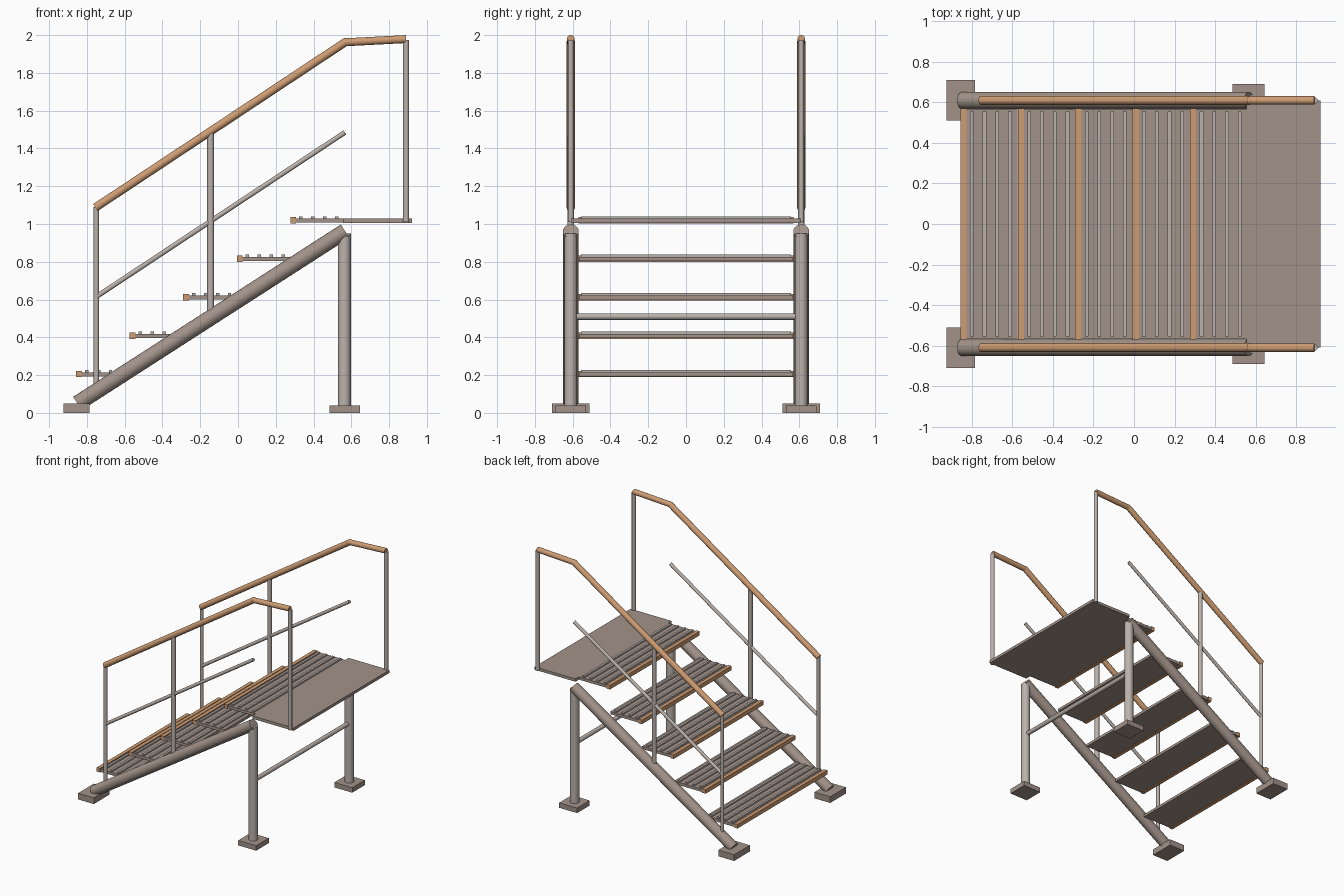
import bpy, math
from mathutils import Vector

if "Cube" in bpy.data.objects:
    bpy.data.objects.remove(bpy.data.objects["Cube"])


def material(name, rgb):
    m = bpy.data.materials.new(name)
    m.diffuse_color = (*rgb, 1)
    m.use_nodes = True
    m.node_tree.nodes["Principled BSDF"].inputs["Base Color"].default_value = m.diffuse_color
    return m


TAUPE = material("taupe steel", (0.36, 0.29, 0.25))
GREY = material("light grey steel", (0.50, 0.445, 0.41))
WOOD = material("warm wood", (0.62, 0.335, 0.17))


def finish(name, mat, smooth=False):
    ob = bpy.context.object
    ob.name = name
    ob.data.materials.append(mat)
    if smooth:
        bpy.ops.object.shade_smooth_by_angle(angle=math.radians(40))
    return ob


def box(name, mat, x0, x1, y0, y1, z0, z1):
    bpy.ops.mesh.primitive_cube_add(
        size=1, location=((x0 + x1) / 2, (y0 + y1) / 2, (z0 + z1) / 2))
    bpy.context.object.scale = (x1 - x0, y1 - y0, z1 - z0)
    bpy.ops.object.transform_apply(location=False, rotation=False, scale=True)
    return finish(name, mat)


def rod(name, mat, a, b, r):
    a, b = Vector(a), Vector(b)
    d = b - a
    bpy.ops.mesh.primitive_cylinder_add(
        vertices=20, radius=r, depth=d.length, location=(a + b) / 2,
        rotation=d.to_track_quat('Z', 'Y').to_euler())
    return finish(name, mat, True)


for side, tag in ((-1, "front"), (1, "back")):
    y = 0.61 * side
    # footings
    box(f"lower_footing_{tag}", TAUPE, -0.925, -0.785, y - 0.1, y + 0.1, 0, 0.05)
    box(f"upper_footing_{tag}", TAUPE, 0.485, 0.645, y - 0.08, y + 0.08, 0, 0.04)
    # sloping stringer and its support post
    rod(f"stringer_{tag}", TAUPE, (-0.85, y, 0.05), (0.567, y, 0.962), 0.042)
    rod(f"support_post_{tag}", GREY, (0.563, y, 0.03), (0.563, y, 0.95), 0.034)
    # railing posts
    for i, (x, z0, z1, r) in enumerate(((-0.75, 0.13, 1.09, 0.014),
                                        (-0.145, 0.53, 1.485, 0.018),
                                        (0.89, 1.01, 1.975, 0.016))):
        rod(f"rail_post_{tag}_{i + 1}", GREY, (x, y, z0), (x, y, z1), r)
    # middle rail and handrail with its level end
    rod(f"middle_rail_{tag}", GREY, (-0.75, y, 0.615), (0.566, y, 1.485), 0.013)
    rod(f"handrail_slope_{tag}", WOOD, (-0.755, y, 1.087), (0.57, y, 1.964), 0.022)
    rod(f"handrail_end_{tag}", WOOD, (0.568, y, 1.962), (0.89, y, 1.979), 0.021)
    bpy.ops.mesh.primitive_uv_sphere_add(
        segments=16, ring_count=10, radius=0.0215, location=(0.569, y, 1.963))
    finish(f"handrail_joint_{tag}", WOOD, True)

# cross bar between the support posts
rod("cross_bar", GREY, (0.563, -0.59, 0.51), (0.563, 0.59, 0.51), 0.017)

# treads: plate, wooden nosing and four grip strips each
for i in range(5):
    x = -0.857 + 0.2835 * i
    z = 0.205 + 0.2035 * i
    box(f"tread_{i + 1}", TAUPE, x + 0.028, x + 0.283, -0.567, 0.567, z - 0.012, z + 0.010)
    box(f"nosing_{i + 1}", WOOD, x, x + 0.03, -0.57, 0.57, z - 0.016, z + 0.017)
    for j in range(4):
        sx = x + 0.056 + 0.063 * j
        box(f"grip_strip_{i + 1}_{j + 1}", GREY, sx - 0.009, sx + 0.009,
            -0.555, 0.555, z + 0.006, z + 0.022)

# landing
box("landing", TAUPE, 0.556, 0.92, -0.61, 0.61, 1.006, 1.029)
